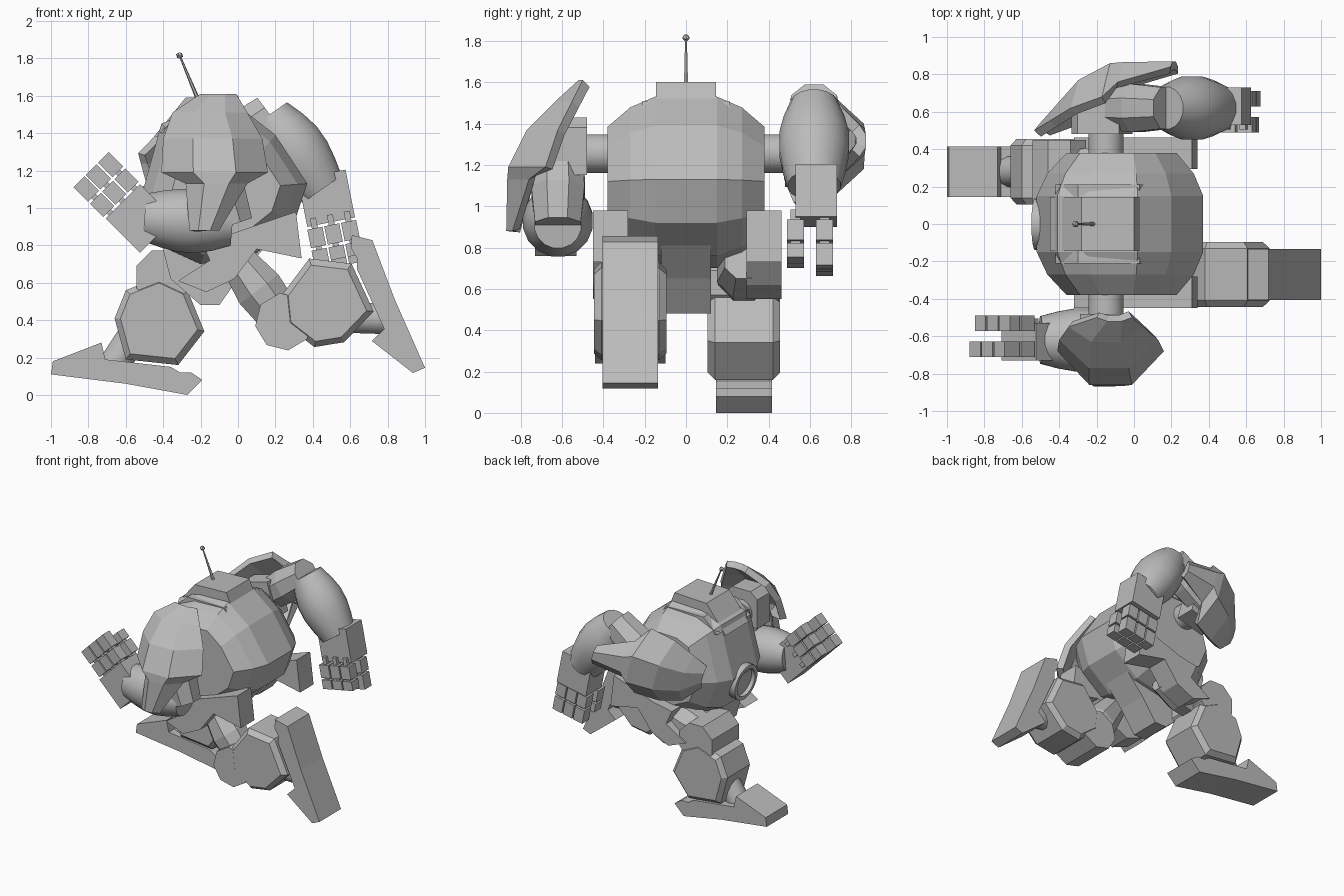
import bpy, bmesh
from math import cos, sin, tau, radians
from mathutils import Matrix, Vector

if "Cube" in bpy.data.objects:
    bpy.data.objects.remove(bpy.data.objects["Cube"], do_unlink=True)

grey = bpy.data.materials.new("plain_grey")
grey.use_nodes = True
grey.diffuse_color = (0.5, 0.5, 0.5, 1)
grey.node_tree.nodes["Principled BSDF"].inputs["Base Color"].default_value = grey.diffuse_color


def finish(name, bm, matrix=None, smooth=False):
    """Turn a bmesh into a named, coloured object."""
    if matrix:
        bm.transform(matrix)
    bmesh.ops.recalc_face_normals(bm, faces=bm.faces)
    mesh = bpy.data.meshes.new(name)
    bm.to_mesh(mesh)
    bm.free()
    mesh.materials.append(grey)
    obj = bpy.data.objects.new(name, mesh)
    bpy.context.collection.objects.link(obj)
    if smooth:
        bpy.ops.object.select_all(action="DESELECT")
        obj.select_set(True)
        bpy.context.view_layer.objects.active = obj
        bpy.ops.object.shade_smooth_by_angle(angle=radians(40))
    return obj


def loft(name, rings, matrix=None, smooth=False):
    """Skin a row of equal rings and cap both ends."""
    bm = bmesh.new()
    rows = [[bm.verts.new(p) for p in ring] for ring in rings]
    for low, high in zip(rows, rows[1:]):
        for i in range(len(low)):
            j = (i + 1) % len(low)
            bm.faces.new((low[i], low[j], high[j], high[i]))
    bm.faces.new(rows[0])
    bm.faces.new(rows[-1])
    return finish(name, bm, matrix, smooth)


def scaled_ring(profile, y, scale, centre):
    return [(centre[0] + (x - centre[0]) * scale, y,
             centre[1] + (z - centre[1]) * scale) for x, z in profile]


def plate(name, profile, y, half, chamfer=0, matrix=None):
    """Extrude a side profile across y, with optional chamfered rims."""
    centre = [sum(axis) / len(profile) for axis in zip(*profile)]
    steps = [(-half, 1), (half, 1)]
    if chamfer:
        inner, rim = half - chamfer, 1 - chamfer * 4
        steps = [(-half, rim), (-inner, 1), (inner, 1), (half, rim)]
    rings = [scaled_ring(profile, y + d, s, centre) for d, s in steps]
    return loft(name, rings, matrix)


def tube(name, start, end, radii, sides=16, smooth=True, matrix=None):
    """Round or faceted tube with radii spread evenly along it."""
    start, end = Vector(start), Vector(end)
    turn = (end - start).to_track_quat("Z", "Y")
    rings = []
    for k, radius in enumerate(radii):
        middle = start.lerp(end, k / (len(radii) - 1))
        rings.append([middle + turn @ Vector((radius * cos(tau * (i + .5) / sides),
                                              radius * sin(tau * (i + .5) / sides), 0))
                      for i in range(sides)])
    return loft(name, rings, matrix, smooth)


def swing(degrees, pivot, target):
    """Rotate in the side plane about pivot, then carry pivot to target."""
    return (Matrix.Translation((target[0], 0, target[1]))
            @ Matrix.Rotation(-radians(degrees), 4, "Y")
            @ Matrix.Translation((-pivot[0], 0, -pivot[1])))


# Rounded torso, hatch and pelvis
torso = [(-.41, 1.45), (-.25, 1.52), (.02, 1.53), (.2, 1.39), (.37, 1.13),
         (.3, .92), (.1, .76), (-.2, .7), (-.42, .8), (-.52, 1.05)]
slices = [(.15, 1), (.27, .88), (.38, .66)]
slices = [(-y, s) for y, s in reversed(slices)] + slices
loft("torso", [scaled_ring(torso, y, s, (-.05, 1.1)) for y, s in slices])
plate("top_hatch", [(-.45, 1.38), (-.28, 1.59), (0, 1.6), (.06, 1.45)], 0, .145)
plate("hatch_base", [(-.42, 1.4), (-.3, 1.51), (.03, 1.51), (.1, 1.4)], 0, .21)
plate("pelvis", [(.26, .92), (.02, .65), (-.1, .48), (-.2, .48), (-.36, .62), (-.42, .85)],
      0, .12)

# Front port: hollow ring around a recessed lens
ring = bmesh.new()
loop_edges = []
section = [(.14, 0), (.14, .06), (.11, .06), (.11, .03), (0, .03)]
points = [ring.verts.new((r, 0, h)) for r, h in section]
loop_edges = [ring.edges.new(pair) for pair in zip(points, points[1:])]
bmesh.ops.spin(ring, geom=points + loop_edges, axis=(0, 0, 1), cent=(0, 0, 0),
               angle=tau, steps=20)
bmesh.ops.remove_doubles(ring, verts=ring.verts, dist=.001)
finish("front_port", ring, Matrix.Translation((-.47, 0, .98))
       @ Matrix.Rotation(radians(-98), 4, "Y"), True)

# Antenna
tube("antenna", (-.21, 0, 1.57), (-.31, 0, 1.81), (.012, .005), 6)
tube("antenna_tip", (-.317, 0, 1.8), (-.308, 0, 1.83), (.008, .02, .008), 6, False)

# Leg profiles, drawn for the planted leg
shin = [(-.6, .56), (-.66, .41), (-.6, .19), (-.32, .16), (-.18, .34), (-.27, .56), (-.42, .63)]
foot = [(-1, .11), (-.99, .18), (-.73, .28), (-.71, .19), (-.36, .15), (-.31, .12),
        (-.25, .12), (-.19, .08), (-.27, 0), (-.6, .06)]
knee = Vector((-.4, 0, .63))
bracket = [(-.32, .61), (-.15, .72), (-.2, .83), (-.04, .86), (.31, .98), (.34, .73),
           (.1, .78), (-.02, .62), (-.17, .55)]


def leg(label, y, pose):
    side = Vector((0, y, 0))
    across = Vector((0, .17, 0))
    plate(label + "_shin", shin, y, .175, .035, pose)
    plate(label + "_foot", foot, y, .135, 0, pose)
    tube(label + "_knee", knee + side - across, knee + side + across, (.155, .155), 8, False, pose)
    tube(label + "_ankle", (-.56, y, .32), (-.67, y, .15), (.085, .085), 12, True, pose)
    bend = pose @ (knee + side)
    tube(label + "_thigh", (-.02, y, .74), bend, (.1, .14, .12), 8, False)
    plate(label + "_hip_bracket", bracket, y * 1.35, .085)


leg("planted_leg", .28, Matrix.Identity(4))
leg("trailing_leg", -.27, swing(121, (-1, .11), (1, .145)))


# Shoulder shell rows: height, back and front reach, middle and rim distance
shell_rows = [(.36, -.05, .14, .52, .5), (.26, -.2, .2, .63, .55), (.12, -.25, .28, .77, .62),
              (-.06, -.26, .31, .86, .68), (-.12, -.13, .2, .865, .76), (-.37, -.11, .05, .87, .84)]


def shoulder_shell(label, sign, degrees):
    bm = bmesh.new()
    rows = []
    for z, back, front, middle, rim in shell_rows:
        rows.append([bm.verts.new((back + (front - back) * t, d * sign, z))
                     for t, d in ((0, rim), (.3, middle), (.7, middle), (1, rim))])
    for upper, lower in zip(rows, rows[1:]):
        for i in range(len(upper) - 1):
            bm.faces.new((upper[i], upper[i + 1], lower[i + 1], lower[i]))
    shell = finish(label + "_shoulder_shell", bm, swing(degrees, (0, 0), (-.15, 1.25)))
    thick = shell.modifiers.new("thickness", "SOLIDIFY")
    thick.thickness = .05
    # Keep the outer skin in place and grow towards the arm
    outward = sum(p.normal.y for p in shell.data.polygons) * sign
    thick.offset = -1 if outward > 0 else 1


def hand(label, y, sign, wrist, direction):
    along = Vector(direction).normalized()
    across = Vector((-along.y, along.x))

    def block(part, reach, spread, depth, half):
        corners = [(reach[0], spread[0]), (reach[1], spread[0]),
                   (reach[1], spread[1]), (reach[0], spread[1])]
        profile = [Vector(wrist) + along * a + across * b for a, b in corners]
        plate(f"{label}_{part}", [tuple(p) for p in profile], y + sign * depth, half)

    block("palm", (-.04, .22), (-.13, .13), 0, .1)
    # Two opposed rows of jointed fingers
    for row, depth in (("outer", .04), ("inner", -.1)):
        for i in (-1, 0, 1):
            low, high = i * .092 - .041, i * .092 + .041
            tip = .46 if row == "outer" else .42
            block(f"{row}_finger_joint", (.18, .36), (low + .025, high - .025), depth, .025)
            block(f"{row}_finger_base", (.235, .335), (low, high), depth, .042)
            block(f"{row}_finger_tip", (.35, tip), (low, high), depth, .042)


def arm(label, sign, elbow, cuff, wrist, direction, degrees):
    y = sign * .62
    tube(label + "_shoulder_axle", (-.15, sign * .3, 1.255), (-.15, sign * .5, 1.255), (.095, .095))
    pose = swing(degrees, (0, 0), (-.15, 1.26))
    joint = [(-.14, -.11), (-.14, .12), (-.08, .17), (.08, .17), (.14, .12), (.14, -.11)]
    plate(label + "_shoulder_block", joint, sign * .56, .08, 0, pose)
    tube(label + "_upper_arm", (-.15, y, 1.26), (elbow[0], y, elbow[1]), (.12, .14, .12), 8, False)
    tube(label + "_forearm", (elbow[0], y, elbow[1]), (cuff[0], y, cuff[1]),
         (.115, .15, .172, .172, .155, .13), 16)
    shoulder_shell(label, sign, degrees)
    hand(label, y + sign * .01, sign, wrist, direction)


arm("forward_arm", -1, (-.03, .91), (-.5, .95), (-.46, .88), (-1, 1), 0)
arm("rear_arm", 1, (.17, 1.5), (.45, 1.1), (.455, 1.14), (.2, -1), 105)
